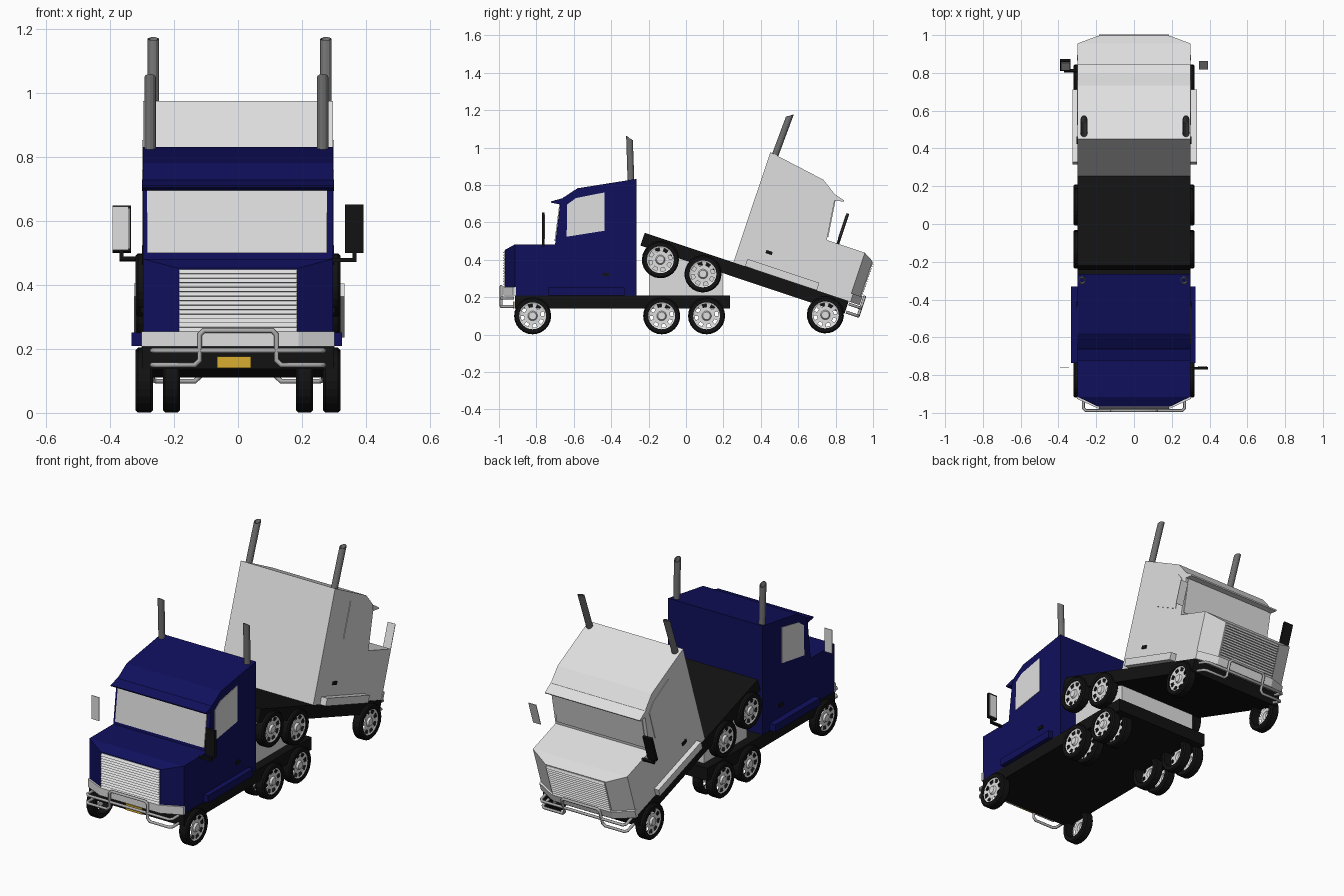
import bpy, bmesh, math
from mathutils import Matrix, Vector

if "Cube" in bpy.data.objects:
    bpy.data.objects.remove(bpy.data.objects["Cube"])


def material(name, r, g, b):
    m = bpy.data.materials.new(name)
    m.use_nodes = True
    m.diffuse_color = (r, g, b, 1)
    m.node_tree.nodes["Principled BSDF"].inputs["Base Color"].default_value = (r, g, b, 1)
    return m


BLUE = material("navy paint", 0.005, 0.005, 0.11)
LIGHT = material("pale grey paint", 0.74, 0.74, 0.74)
BLACK = material("black", 0.006, 0.006, 0.006)
STEEL = material("dark steel", 0.16, 0.16, 0.16)
CHROME = material("chrome grey", 0.42, 0.42, 0.42)
YELLOW = material("plate yellow", 0.7, 0.42, 0.03)


def finish(name, bm, mat, M):
    bmesh.ops.recalc_face_normals(bm, faces=bm.faces)
    me = bpy.data.meshes.new(name)
    bm.to_mesh(me)
    bm.free()
    me.materials.append(mat)
    ob = bpy.data.objects.new(name, me)
    bpy.context.collection.objects.link(ob)
    ob.matrix_world = M
    return ob


def loft(name, start, end, mat, M):
    """Solid between two matching loops of points."""
    bm = bmesh.new()
    a = [bm.verts.new(p) for p in start]
    b = [bm.verts.new(p) for p in end]
    bm.faces.new(a)
    bm.faces.new(b)
    for i in range(len(a)):
        j = (i + 1) % len(a)
        bm.faces.new((a[i], a[j], b[j], b[i]))
    return finish(name, bm, mat, M)


def side_prism(name, profile, x0, x1, mat, M):
    return loft(name, [(x0, y, z) for y, z in profile], [(x1, y, z) for y, z in profile], mat, M)


def plan_prism(name, plan, z0, z1, mat, M):
    return loft(name, [(x, y, z0) for x, y in plan], [(x, y, z1) for x, y in plan], mat, M)


def box(name, x0, x1, y0, y1, z0, z1, mat, M):
    return side_prism(name, [(y0, z0), (y1, z0), (y1, z1), (y0, z1)], x0, x1, mat, M)


def tube(name, pts, radius, mat, M):
    cu = bpy.data.curves.new(name, "CURVE")
    cu.dimensions = "3D"
    cu.bevel_depth = radius
    cu.bevel_resolution = 2
    cu.use_fill_caps = True
    sp = cu.splines.new("POLY")
    sp.points.add(len(pts) - 1)
    for p, co in zip(sp.points, pts):
        p.co = (*co, 1)
    cu.materials.append(mat)
    ob = bpy.data.objects.new(name, cu)
    bpy.context.collection.objects.link(ob)
    ob.matrix_world = M


def spin_rings(bm, rings, n, skip=None):
    """Faces of revolution around x through (x, radius) rings."""
    loops = []
    for x, r in rings:
        angles = [2 * math.pi * k / n for k in range(n)]
        loops.append([bm.verts.new((x, r * math.cos(t), r * math.sin(t))) for t in angles])
    for i in range(len(loops) - 1):
        for k in range(n):
            if skip is not None and i == skip and k % 2 == 0:
                continue
            j = (k + 1) % n
            bm.faces.new((loops[i][k], loops[i][j], loops[i + 1][j], loops[i + 1][k]))
    return loops


def wheel(name, x, y, side, M):
    # Tyre ring, local +x pointing outward
    place = M @ Matrix.Translation((side * x, y, 0.1)) @ Matrix.Scale(side, 4, (1, 0, 0))
    bm = bmesh.new()
    spin_rings(bm, [(-.027, .072), (-.027, .092), (-.02, .099), (.02, .099),
                    (.027, .092), (.027, .072), (-.027, .072)], 24)
    bmesh.ops.remove_doubles(bm, verts=bm.verts, dist=1e-5)
    finish(name + "_tyre", bm, BLACK, place)
    # Rim disc with a ring of open slots and a raised hub
    bm = bmesh.new()
    loops = spin_rings(bm, [(.022, .075), (.017, .064), (.015, .046), (.015, .026),
                            (.026, .02)], 16, skip=1)
    bm.faces.new(loops[-1])
    finish(name + "_rim", bm, LIGHT, place)


def truck(tag, paint, M):
    # Frame
    box(tag + "_chassis", -.3, .3, -.915, .235, .138, .21, BLACK, M)

    # Cab and hood
    cab = [(-.915, .21), (-.915, .482), (-.70, .482), (-.672, .705), (-.66, .73),
           (-.58, .782), (-.265, .832), (-.265, .21)]
    side_prism(tag + "_cab", cab, -.298, .298, paint, M)
    loft(tag + "_nose",
         [(-.298, -.915, .25), (.298, -.915, .25), (.298, -.915, .482), (-.298, -.915, .482)],
         [(-.19, -.967, .25), (.19, -.967, .25), (.19, -.967, .453), (-.19, -.967, .453)],
         paint, M)
    side_prism(tag + "_sun_visor", [(-.722, .712), (-.72, .705), (-.67, .695), (-.655, .73)],
               -.3, .3, paint, M)

    # Bumper band wrapping the nose
    plan_prism(tag + "_bumper", [(-.302, -.91), (-.302, -.925), (-.19, -.977), (.19, -.977),
                                 (.302, -.925), (.302, -.91)], .208, .254, LIGHT, M)

    # Louvred grille
    slats = 14
    pitch = .196 / slats
    profile = [(-.96, .45), (-.96, .254)]
    for i in range(slats):
        z = .254 + i * pitch
        profile += [(-.979, z), (-.969, z + pitch * .9)]
    side_prism(tag + "_grille", profile, -.184, .184, LIGHT, M)

    # Windows
    side_prism(tag + "_windshield", [(-.703, .5), (-.677, .7), (-.67, .7), (-.695, .5)],
               -.285, .278, LIGHT, M)
    window = [(-.638, .523), (-.636, .695), (-.588, .73), (-.435, .76), (-.435, .555)]
    for s, word in ((-1, "right"), (1, "left")):
        side_prism(f"{tag}_{word}_window", window, s * .296, s * .301, LIGHT, M)
        box(f"{tag}_{word}_handle", s * .296, s * .304, -.447, -.411, .312, .33, BLACK, M)
        # Step tank
        box(f"{tag}_{word}_step", s * .29, s * (.33 - s * .004), -.735, -.33, .21, .252, paint, M)
        # Wheels: single in front, doubled at the back
        wheel(f"{tag}_{word}_front", .293, -.82, s, M)
        for y, pos in ((-.13, "middle"), (.11, "rear")):
            wheel(f"{tag}_{word}_{pos}_outer", .293, y, s, M)
            wheel(f"{tag}_{word}_{pos}_inner", .208, y, s, M)
        # Open exhaust stack with a slanted mouth
        bm = bmesh.new()
        bmesh.ops.create_cone(bm, cap_ends=False, segments=12, radius1=.018, radius2=.018, depth=1)
        for v in bm.verts:
            top = v.co.z > 0
            v.co.z = 1.05 - v.co.y * .6 if top else .78
            v.co.x += s * .27 - .005
            v.co.y += -.302 if top else -.293
        stack = finish(f"{tag}_{word}_exhaust_stack", bm, STEEL, M)
        stack.modifiers.new("wall", "SOLIDIFY").thickness = .004

    # Mirrors: housed on the left, bare glass on the right
    box(tag + "_mirror_housing", .335, .392, -.77, -.756, .5, .652, BLACK, M)
    box(tag + "_mirror_glass", .34, .387, -.757, -.753, .51, .642, LIGHT, M)
    box(tag + "_mirror_arm", .29, .37, -.77, -.756, .472, .484, BLACK, M)
    box(tag + "_mirror_post", .358, .37, -.77, -.756, .478, .505, BLACK, M)
    box(tag + "_right_mirror_glass", -.392, -.343, -.763, -.76, .51, .645, LIGHT, M)

    # Tubular front guard: straight bar and a raised loop
    bar = [(.268, -.92, .195), (.268, -.975, .195), (.255, -.988, .195)]
    tube(tag + "_guard_bar", bar + [(-x, y, z) for x, y, z in reversed(bar)], .008, CHROME, M)
    half = [(.268, -.92, .15), (.268, -.975, .15), (.255, -.988, .15), (.135, -.988, .15),
            (.12, -.988, .165), (.12, -.988, .245), (.107, -.988, .258)]
    tube(tag + "_guard_loop", half + [(-x, y, z) for x, y, z in reversed(half)], .008, CHROME, M)


# Towing truck, and a second one riding backwards with its nose down
truck("towing", BLUE, Matrix.Identity(4))
carried = (Matrix.Translation((0, .745, .105)) @ Matrix.Rotation(math.radians(-18.5), 4, "X")
           @ Matrix.Rotation(math.pi, 4, "Z") @ Matrix.Translation((0, .82, -.1)))
truck("carried", LIGHT, carried)

# Saddle block between the two frames, and the front plate
side_prism("saddle_block", [(-.195, .205), (.195, .205), (.195, .33), (-.195, .46)],
           -.25, .25, LIGHT, Matrix.Identity(4))
box("number_plate", -.065, .04, -.925, -.917, .14, .176, YELLOW, Matrix.Identity(4))
